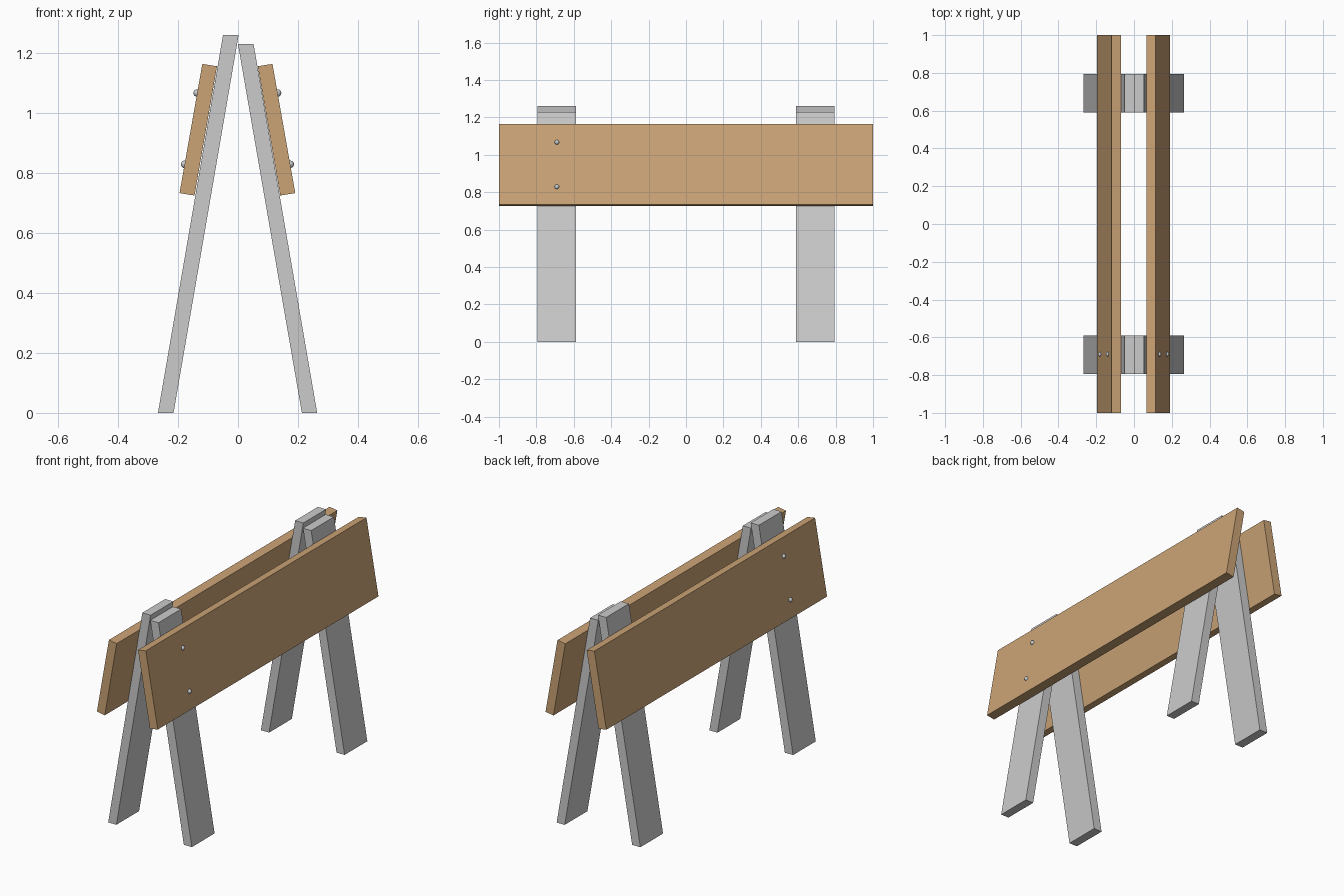
import bpy, bmesh, math
from mathutils import Matrix

if "Cube" in bpy.data.objects:
    bpy.data.objects.remove(bpy.data.objects["Cube"])


def material(name, rgb):
    m = bpy.data.materials.new(name)
    m.diffuse_color = (*rgb, 1.0)
    m.use_nodes = True
    m.node_tree.nodes["Principled BSDF"].inputs["Base Color"].default_value = m.diffuse_color
    return m


leg_grey = material("leg grey", (0.60, 0.60, 0.60))
wood = material("board wood", (0.60, 0.37, 0.18))
steel = material("bolt steel", (0.56, 0.60, 0.64))


def finish(bm, name, mat):
    bmesh.ops.recalc_face_normals(bm, faces=bm.faces[:])
    mesh = bpy.data.meshes.new(name)
    bm.to_mesh(mesh)
    bm.free()
    mesh.materials.append(mat)
    obj = bpy.data.objects.new(name, mesh)
    bpy.context.collection.objects.link(obj)
    return obj


def extrude_profile(name, profile, y0, y1, mat):
    """Extrude an x-z outline along y."""
    bm = bmesh.new()
    face = bm.faces.new([bm.verts.new((x, y0, z)) for x, z in profile])
    geom = bmesh.ops.extrude_face_region(bm, geom=[face])["geom"]
    verts = [g for g in geom if isinstance(g, bmesh.types.BMVert)]
    bmesh.ops.translate(bm, verts=verts, vec=(0, y1 - y0, 0))
    return finish(bm, name, mat)


# Splayed legs, cut flat at floor and top; left pair is slightly taller
left_leg = [(-0.267, 0), (-0.215, 0), (0.002, 1.26), (-0.05, 1.26)]
right_leg = [(0.213, 0), (0.264, 0), (0.052, 1.23), (0.0, 1.23)]
for end, y in (("front", -0.692), ("back", 0.692)):
    extrude_profile(f"{end}_left_leg", left_leg, y - 0.103, y + 0.103, leg_grey)
    extrude_profile(f"{end}_right_leg", right_leg, y - 0.103, y + 0.103, leg_grey)

# Long boards leaning on the legs, with two domed bolts at the front end
board = [(0.068, 1.156), (0.117, 1.164), (0.193, 0.733), (0.143, 0.725)]
for side, s in (("left", -1), ("right", 1)):
    shift = -0.002
    extrude_profile(f"{side}_board", [(s * x + shift, z) for x, z in board], -1, 1, wood)
    for level, z in (("upper", 1.067), ("lower", 0.829)):
        x = s * (0.117 + (1.164 - z) * 0.1763) + shift
        bm = bmesh.new()
        bmesh.ops.create_uvsphere(bm, u_segments=16, v_segments=10, radius=0.0125,
                                  matrix=Matrix.Translation((x, -0.69, z)))
        bolt = finish(bm, f"{side}_{level}_bolt", steel)
        for p in bolt.data.polygons:
            p.use_smooth = True
